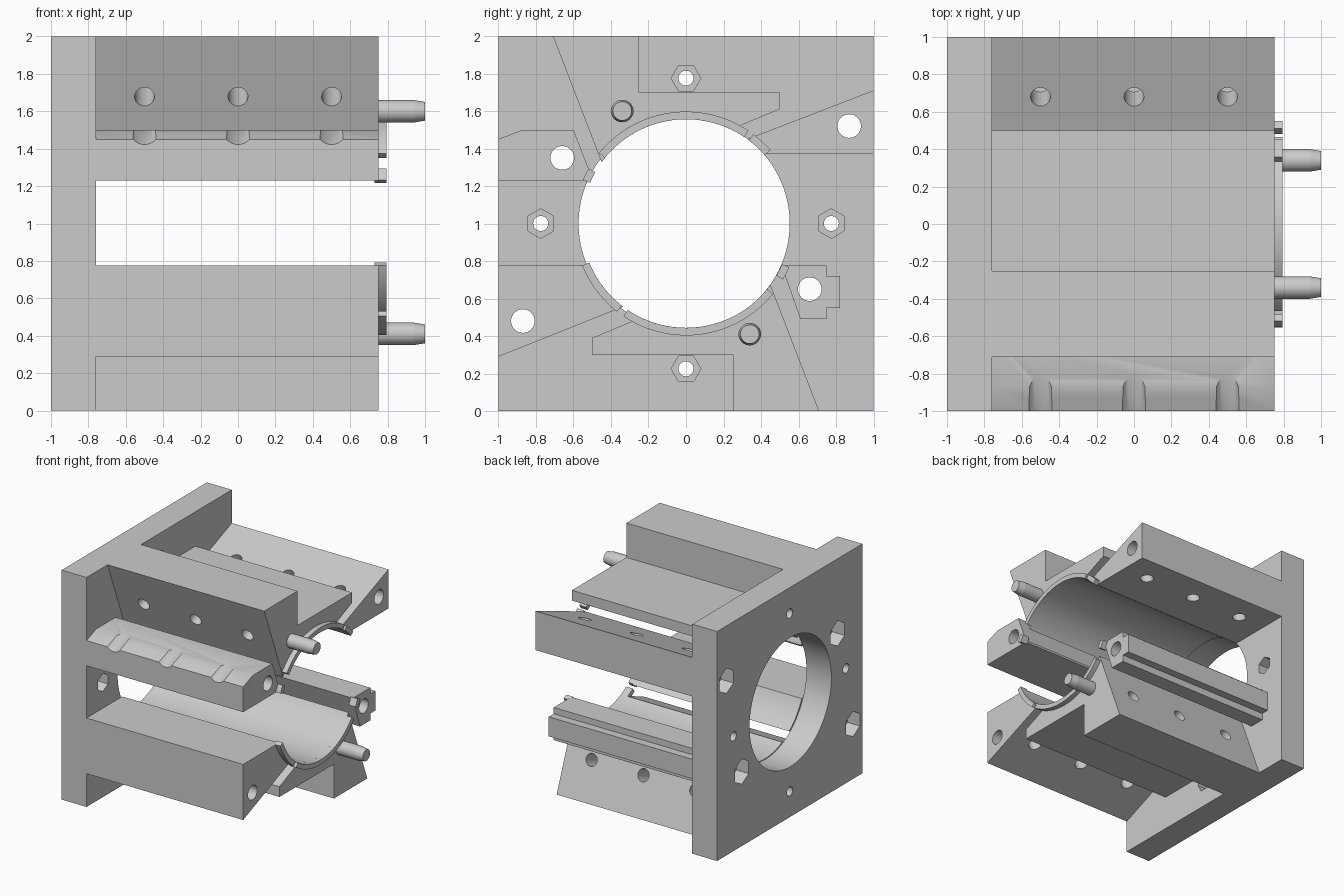
import bpy, bmesh, math
from mathutils import Vector, Matrix

if "Cube" in bpy.data.objects:
    bpy.data.objects.remove(bpy.data.objects["Cube"])

grey = bpy.data.materials.new("plain_grey")
grey.use_nodes = True
GREY = (0.6, 0.6, 0.6, 1)
grey.diffuse_color = GREY
grey.node_tree.nodes["Principled BSDF"].inputs["Base Color"].default_value = GREY

PLATE_X, END_X = -0.76, 0.75
BORE = 0.556
SCREW_XS = (-0.5, 0, 0.5)


def finish(bm, name):
    bmesh.ops.recalc_face_normals(bm, faces=bm.faces)
    mesh = bpy.data.meshes.new(name)
    bm.to_mesh(mesh)
    bm.free()
    obj = bpy.data.objects.new(name, mesh)
    obj.data.materials.append(grey)
    bpy.context.collection.objects.link(obj)
    return obj


def extrude(name, outline, x0, x1):
    """Prism along x from a (y, z) outline."""
    bm = bmesh.new()
    face = bm.faces.new([bm.verts.new((x0, y, z)) for y, z in outline])
    out = bmesh.ops.extrude_face_region(bm, geom=[face])["geom"]
    verts = [g for g in out if isinstance(g, bmesh.types.BMVert)]
    bmesh.ops.translate(bm, verts=verts, vec=(x1 - x0, 0, 0))
    return finish(bm, name)


def rod(name, start, end, radius, sides=32, tip=None, spin=0):
    """Cylinder, cone or prism between two points."""
    start, end = Vector(start), Vector(end)
    axis = end - start
    bm = bmesh.new()
    turn = axis.to_track_quat("Z", "Y").to_matrix().to_4x4()
    bmesh.ops.create_cone(bm, cap_ends=True, segments=sides, radius1=radius,
                          radius2=radius if tip is None else tip, depth=axis.length,
                          matrix=Matrix.Translation((start + end) / 2) @ turn
                          @ Matrix.Rotation(spin, 4, "Z"))
    return finish(bm, name)


def arc(radius, a0, a1, steps=32):
    angles = [math.radians(a0 + (a1 - a0) * i / steps) for i in range(steps + 1)]
    return [(radius * math.cos(a), 1 + radius * math.sin(a)) for a in angles]


def select(obj):
    bpy.ops.object.select_all(action="DESELECT")
    obj.select_set(True)
    bpy.context.view_layer.objects.active = obj


def cut(obj, cutters):
    select(obj)
    for cutter in cutters:
        mod = obj.modifiers.new("cut", "BOOLEAN")
        mod.operation, mod.solver, mod.object = "DIFFERENCE", "EXACT", cutter
        bpy.ops.object.modifier_apply(modifier=mod.name)


def opposite(outline):
    """Half turn about the bore axis."""
    return [(-y, 2 - z) for y, z in outline]


# Outlines of the long bodies, reaching inside the bore before it is cut
top_shape = [(-0.71, 2), (-0.25, 2), (-0.25, 1.7), (0.5, 1.7), (0.5, 1.61),
             (0.2, 1.485), (0, 1.3), (-0.44, 1.3)]
upper_wing = [(1, 1.37), (1, 1.71), (0.3, 1.44), (0.3, 1.37)]
lower_wing = [(-1, 0.29), (-1, 0.775), (-0.4, 0.775), (-0.3, 0.57)]
front_block = [(-1, 1.23), (-1, 1.45), (-0.87, 1.5), (-0.6, 1.5), (-0.495, 1.23)]
back_block = [(0.51, 0.775), (0.75, 0.775), (0.75, 0.72), (0.82, 0.72), (0.82, 0.55),
              (0.75, 0.55), (0.75, 0.49), (0.61, 0.49)]

bodies = {name: extrude(name, shape, PLATE_X, END_X) for name, shape in (
    ("top_body", top_shape), ("bottom_body", opposite(top_shape)),
    ("upper_back_wing", upper_wing), ("lower_front_wing", lower_wing),
    ("upper_front_block", front_block), ("lower_back_block", back_block))}
plate = extrude("end_plate", [(-1, 0), (1, 0), (1, 2), (-1, 2)], -1, PLATE_X)

# Main bore
bore = rod("bore_cutter", (-0.9, 0, 1), (1, 0, 1), BORE, 96)
plate_bore = rod("plate_bore_cutter", (-1.1, -0.01, 1), (-0.6, -0.01, 1), 0.563, 96)
cutters = [bore, plate_bore]
for body in bodies.values():
    cut(body, [bore])
cut(plate, [plate_bore])

# Long bolt holes with hexagonal pockets on the outer plate face
bolts = (("upper_front_block", -0.66, 1.35), ("upper_back_wing", 0.87, 1.52),
         ("lower_front_wing", -0.87, 0.48), ("lower_back_block", 0.66, 0.65))
for name, y, z in bolts:
    hole = rod("bolt_cutter", (-1.1, y, z), (1, y, z), 0.063)
    pocket = rod("pocket_cutter", (-1.1, y, z), (-0.88, y, z), 0.11, 6)
    cut(bodies[name], [hole])
    cut(plate, [hole, pocket])
    cutters += [hole, pocket]

# Small plate holes with hexagonal pockets on the inner plate face
for i in range(4):
    a = math.radians(90 * i)
    y, z = 0.775 * math.cos(a), 1 + 0.775 * math.sin(a)
    hole = rod("small_cutter", (-1.1, y, z), (-0.6, y, z), 0.04)
    pocket = rod("nut_cutter", (PLATE_X - 0.1, y, z), (-0.6, y, z), 0.079, 6)
    pocket_mesh = pocket.data
    # A hexagon corner points along the tangent of the bore
    centre = Vector((0, y, z))
    corner = pocket_mesh.vertices[0].co
    now = math.atan2(corner.z - z, corner.y - y)
    turn = Matrix.Rotation(a + math.pi / 2 - now, 4, "X")
    pocket_mesh.transform(Matrix.Translation(centre) @ turn @ Matrix.Translation(-centre))
    cut(plate, [hole, pocket])
    cutters += [hole, pocket]

# Rows of screw holes square to the sloping faces
slopes = (("top_body", (-0.582, 1.68), (-0.93, -0.37)),
          ("bottom_body", (0.582, 0.32), (0.93, 0.37)),
          ("upper_back_wing", (0.68, 1.585), (-0.36, 0.93)),
          ("lower_front_wing", (-0.68, 0.415), (0.36, -0.93)))
for name, (y, z), (dy, dz) in slopes:
    for x in SCREW_XS:
        hole = rod("screw_cutter", (x, y - dy * 0.3, z - dz * 0.3),
                   (x, y + dy * 0.1, z + dz * 0.1), 0.053)
        cut(bodies[name], [hole])
        cutters.append(hole)

# Tool grooves in the front block, in line with the screws above
for x in SCREW_XS:
    groove = rod("groove_cutter", (x, -0.582, 1.68), (x, -1.14, 1.458), 0.085)
    cut(bodies["upper_front_block"], [groove])
    cutters.append(groove)

for cutter in cutters:
    bpy.data.objects.remove(cutter)

# Raised lip around the free end of the bore
lips = []
for name, a0, a1 in (("top_lip", 56, 141), ("bottom_lip", 236, 321),
                     ("upper_wing_lip", 41, 53), ("lower_wing_lip", 202, 232),
                     ("front_block_lip", 150.5, 157), ("back_block_lip", 330, 337)):
    band = arc(BORE, a0, a1) + arc(0.597, a1, a0)
    lips.append(extrude(name, band, END_X - 0.02, 0.795))

# Locating pins with tapered tips
pins = []
for name, y, z in (("upper_pin", -0.34, 1.6), ("lower_pin", 0.34, 0.41)):
    pins.append(rod(name, (0.7, y, z), (0.94, y, z), 0.06))
    pins.append(rod(name + "_tip", (0.94, y, z), (1, y, z), 0.06, tip=0.05))

for obj in [plate, *bodies.values(), *lips, *pins]:
    select(obj)
    bpy.ops.object.shade_smooth_by_angle(angle=math.radians(30))
